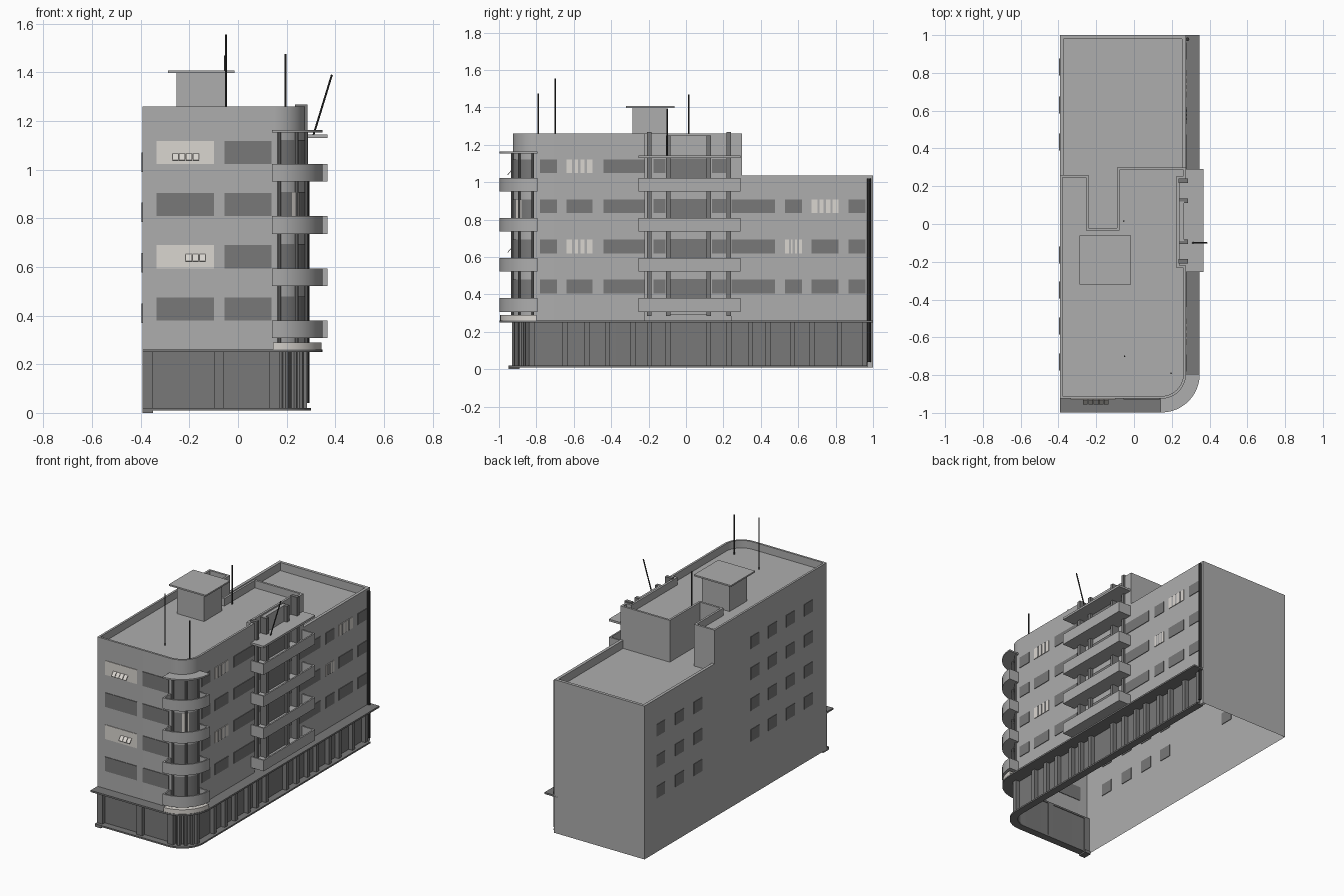
import bpy, bmesh, math
from mathutils import Vector, Matrix

if "Cube" in bpy.data.objects:
    bpy.data.objects.remove(bpy.data.objects["Cube"])


def material(name, col):
    m = bpy.data.materials.new(name)
    m.diffuse_color = (*col, 1)
    m.use_nodes = True
    m.node_tree.nodes["Principled BSDF"].inputs["Base Color"].default_value = m.diffuse_color
    return m


WALL = material("wall_grey", (0.42, 0.42, 0.42))
DARK = material("dark_glass_grey", (0.19, 0.19, 0.19))
LIGHT = material("lit_window_cream", (0.70, 0.67, 0.63))
BLACK = material("mast_black", (0.04, 0.04, 0.04))


def finish(name, bm, mat):
    me = bpy.data.meshes.new(name)
    bm.to_mesh(me)
    bm.free()
    me.materials.append(mat)
    ob = bpy.data.objects.new(name, me)
    bpy.context.collection.objects.link(ob)
    return ob


def offset(pts, t, closed):
    """Move a counter-clockwise path inward by t with mitred corners."""
    out, n = [], len(pts)
    for i, p in enumerate(pts):
        p = Vector(p)
        norms = []
        for a, b in ((i - 1, i), (i, i + 1)):
            if closed or (a >= 0 and b < n):
                d = (Vector(pts[b % n]) - Vector(pts[a % n])).normalized()
                norms.append(Vector((-d.y, d.x)))
        n1, n2 = norms[0], norms[-1]
        out.append(p + (n1 + n2) * t / (1 + n1.dot(n2)))
    return out


def shell(name, pts, steps, mat, closed=True, cap_first=False, cap_last=False):
    """Stack copies of a plan path; each step is (inward offset, height)."""
    bm = bmesh.new()
    rings = [[bm.verts.new((p[0], p[1], z)) for p in offset(pts, t, closed)] for t, z in steps]
    n = len(pts)
    for lo, hi in zip(rings, rings[1:]):
        for i in range(n if closed else n - 1):
            j = (i + 1) % n
            bm.faces.new((lo[i], lo[j], hi[j], hi[i]))
    if cap_first:
        bm.faces.new(rings[0][::-1])
    if cap_last:
        bm.faces.new(rings[-1])
    return finish(name, bm, mat)


def box(name, x, y, z, mat, tilt=0):
    bm = bmesh.new()
    bmesh.ops.create_cube(bm, size=1)
    size = (x[1] - x[0], y[1] - y[0], z[1] - z[0])
    mid = Vector(((x[0] + x[1]) / 2, (y[0] + y[1]) / 2, (z[0] + z[1]) / 2))
    bm.transform(Matrix.Translation(mid) @ Matrix.Rotation(tilt, 4, 'X') @ Matrix.Diagonal((*size, 1)))
    return finish(name, bm, mat)


def rod(name, a, b, r, mat):
    a, b = Vector(a), Vector(b)
    bm = bmesh.new()
    bmesh.ops.create_cone(bm, cap_ends=True, segments=8, radius1=r, radius2=r, depth=(b - a).length)
    bm.transform(Matrix.Translation((a + b) / 2) @ (b - a).to_track_quat('Z', 'Y').to_matrix().to_4x4())
    return finish(name, bm, mat)


XL, XR, YF, CX, CY, R = -0.393, 0.275, -0.925, 0.145, -0.795, 0.13


def arc(r, a0=-90, a1=0, n=12):
    angs = [math.radians(a0 + (a1 - a0) * i / n) for i in range(n + 1)]
    return [(CX + r * math.cos(a), CY + r * math.sin(a)) for a in angs]


def street(off, y_end=1.0):
    """Path along the front, round the corner and down the right side."""
    return [(XL, YF - off)] + arc(R + off) + [(XR + off, y_end)]


# Upper walls, with the balcony recess in the right side
recess = [(XR, -0.22), (0.24, -0.22), (0.24, 0.24), (XR, 0.24), (XR, 0.3)]
front_run = [(XL, YF)] + arc(R) + recess
shell("upper_walls", [(XL, 0.26)] + front_run, [(0, 0.255), (0, 0.98)], WALL, closed=False)
notch = [(-0.09, 0.3), (-0.09, -0.02), (-0.24, -0.02), (-0.24, 0.26), (XL, 0.26)]
shell("tall_roof_and_parapet", front_run + notch,
      [(0, 0.98), (0, 1.26), (0.014, 1.26), (0.014, 1.21)], WALL, cap_last=True)
low = [(XR, 0.3), (XR, 1), (XL, 1), (XL, 0.26)]
shell("low_block_parapet", low, [(0, 0.255), (0, 1.035), (0.02, 1.035), (0.02, 0.98)], WALL, closed=False)
shell("low_roof", low + notch[::-1][1:], [(0, 0.98), (0, 0.981)], WALL, cap_last=True)

# Ground floor: plain rear walls, shop glazing, pillars, kerb and canopy
shell("ground_rear_walls", [(XR, 0.97), (XR, 1), (XL, 1), (XL, YF)], [(0, 0.01), (0, 0.255)], WALL, closed=False)
shell("shop_glazing", street(-0.02), [(0, 0.01), (0, 0.255)], DARK, closed=False)
shell("canopy", street(0.072) + street(-0.025)[::-1], [(0, 0.25), (0, 0.261)], DARK, cap_first=True, cap_last=True)
shell("kerb", street(0.025, 0.97) + street(-0.025, 0.97)[::-1], [(0, 0.01), (0, 0.02)], DARK,
      cap_first=True, cap_last=True)
box("corner_foot", (XL, -0.35), (-0.95, -0.89), (0, 0.02), DARK)
for y in (-0.825, -0.645, -0.53, -0.42, -0.285, -0.195, -0.095, 0.12, 0.23, 0.345, 0.44, 0.57, 0.675, 0.82, 0.955):
    box("side_pillar", (0.25, 0.283), (y - 0.014, y + 0.014), (0.02, 0.25), DARK)
for x in (-0.372, -0.078, 0.15):
    box("front_pillar", (x - 0.02, x + 0.02), (-0.93, -0.9), (0.02, 0.25), DARK)
for p in arc(0.12, -65, -25, 2):
    rod("corner_pillar", (*p, 0.02), (*p, 0.25), 0.015, DARK)

# Curved corner balconies, sign band, glazing and top slab
corner = [(0.14, -0.9), (0.14, -0.998)] + arc(0.203)[1:] + [(0.25, CY)]
shell("corner_sign_band", corner, [(0.004, 0.261), (0.004, 0.29)], LIGHT, cap_last=True)
shell("corner_top_slab", corner, [(0, 1.153), (0, 1.163)], WALL, cap_first=True, cap_last=True)
FLOORS = [0.307 + 0.2145 * i for i in range(4)]
for i, z in enumerate(FLOORS):
    tray = [(0, z), (0, z + 0.073), (0.01, z + 0.073), (0.01, z + 0.012)]
    shell("corner_balcony", corner, tray, WALL, cap_first=True, cap_last=True)
    shell("corner_glazing", arc(0.134, -78, -12), [(0, z + 0.012), (0, z + 0.172)], DARK, closed=False)
    # Side balcony and its door glazing
    side = [(0.2, -0.253), (0.367, -0.253), (0.367, 0.292), (0.2, 0.292)]
    shell("side_balcony", side, tray, WALL, cap_first=True, cap_last=True)
    box("balcony_door", (0.26, 0.27), (-0.085, 0.112), (z + 0.012, z + 0.175), DARK)
    for y0, y1 in ((-0.175, -0.11), (0.14, 0.215)):
        box("balcony_window", (0.237, 0.244), (y0, y1), (z + 0.098, z + 0.173), DARK)
shell("corner_lit_pane", arc(0.138, -56, -38, 3), [(0, 0.75), (0, 0.905)], LIGHT, closed=False)
for p in arc(0.137, -80, -10, 2):
    rod("corner_mullion", (*p, 0.29), (*p, 1.155), 0.007, DARK)

# Recess bay, fins and slab above the side balconies
box("recess_bay", (0.235, 0.264), (-0.09, 0.12), (0.29, 1.25), WALL)
box("side_top_slab", (0.22, 0.367), (-0.255, 0.292), (1.13, 1.144), WALL)
for y, top in ((-0.197, 1.268), (-0.095, 1.25), (0.122, 1.25), (0.229, 1.268)):
    box("fin", (0.235, 0.286), (y - 0.012, y + 0.012), (0.285, top), DARK)

# Front windows, two of them lit with small tilted vents
for i in range(4):
    z = 0.38 + 0.2145 * i
    box("front_window", (-0.335, -0.098), (YF - 0.004, YF + 0.004), (z, z + 0.095), LIGHT if i % 2 else DARK)
    box("front_window", (-0.055, 0.137), (YF - 0.004, YF + 0.004), (z, z + 0.095), DARK)
for x0, n, z in ((-0.27, 4, 1.035), (-0.215, 3, 0.62)):
    for k in range(n):
        x = x0 + 0.028 * k
        box("open_vent", (x, x + 0.025), (-0.944, -0.940), (z, z + 0.035), LIGHT, tilt=-0.7)

# Right side windows; lit ones get blind strips
COLS = [(-0.78, -0.69), (-0.64, -0.5), (-0.44, -0.222), (0.243, 0.475), (0.53, 0.62), (0.67, 0.815), (0.87, 0.96)]
LIT = {(1, 1), (3, 1), (1, 4), (2, 5)}
for i in range(4):
    z = 0.405 + 0.2145 * i
    for c, (y0, y1) in enumerate(COLS):
        if i == 3 and c > 2:
            continue
        lit = (i, c) in LIT
        box("side_window", (XR - 0.004, XR + 0.004), (y0, y1), (z, z + 0.074), LIGHT if lit else DARK)
        if lit:
            for f in (0.22, 0.45, 0.7):
                y = y0 + f * (y1 - y0)
                box("window_blind", (XR, XR + 0.006), (y, y + 0.012), (z, z + 0.074), WALL)

# Left side windows
for y in (0.83, 0.63, 0.435, -0.165, -0.35, -0.54, -0.73):
    for i in range(3 if y > 0.2 else 4):
        z = 0.41 + 0.207 * i
        box("left_window", (XL - 0.003, XL + 0.004), (y - 0.045, y + 0.045), (z - 0.04, z + 0.04), DARK)

# Roof hut, masts and drain pipe
box("roof_hut", (-0.252, -0.05), (-0.287, -0.1), (1.21, 1.4), WALL)
box("roof_hut_slab", (-0.288, -0.015), (-0.32, -0.062), (1.398, 1.408), WALL)
rod("mast", (0.196, -0.79, 1.21), (0.196, -0.79, 1.475), 0.004, BLACK)
rod("mast", (-0.05, -0.7, 1.21), (-0.05, -0.7, 1.555), 0.004, BLACK)
rod("mast", (-0.054, 0.015, 1.21), (-0.054, 0.015, 1.47), 0.004, BLACK)
rod("leaning_mast", (0.308, -0.1, 1.135), (0.386, -0.1, 1.39), 0.004, BLACK)
rod("drain_pipe", (0.283, 0.978, 0.04), (0.283, 0.978, 1.02), 0.01, BLACK)

bpy.ops.object.select_all(action='SELECT')
bpy.context.view_layer.objects.active = bpy.context.selected_objects[0]
bpy.ops.object.shade_smooth_by_angle(angle=math.radians(30))
